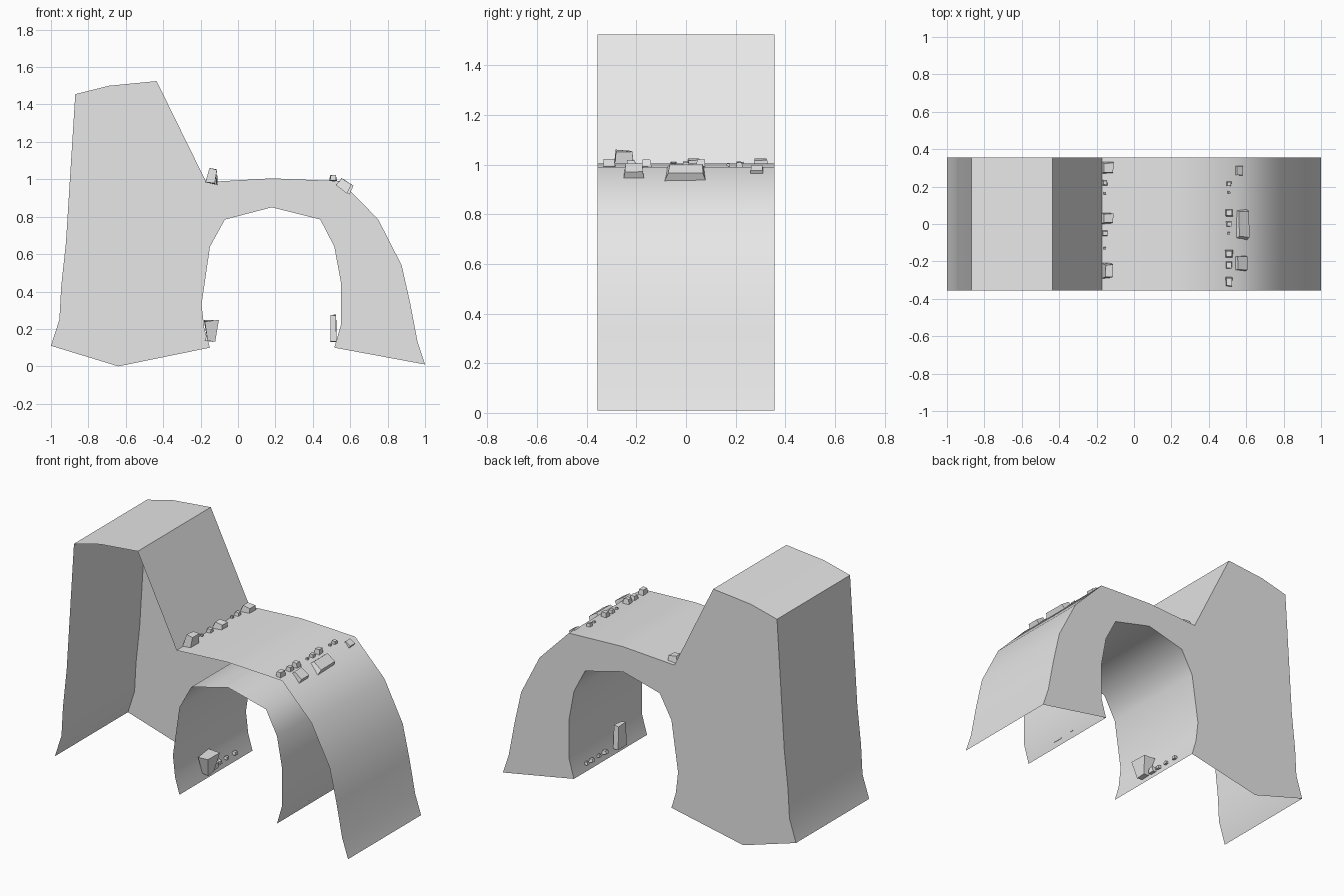
import bpy, bmesh, math, random
from mathutils import Matrix, Vector

random.seed(4)
cube = bpy.data.objects.get("Cube")
if cube:
    bpy.data.objects.remove(cube, do_unlink=True)

stone = bpy.data.materials.new("grey_stone")
stone.use_nodes = True
GREY = (0.8, 0.8, 0.8, 1)
stone.diffuse_color = GREY
stone.node_tree.nodes["Principled BSDF"].inputs["Base Color"].default_value = GREY


def finish(bm, name):
    mesh = bpy.data.meshes.new(name)
    bm.to_mesh(mesh)
    bm.free()
    mesh.materials.append(stone)
    obj = bpy.data.objects.new(name, mesh)
    bpy.context.collection.objects.link(obj)
    return obj


# Cliff shell: outer skin, tunnel lining and back wall; front and feet stay open
OUTER = [(-1, .11), (-.955, .25), (-.945, .43), (-.92, .66), (-.87, 1.455),
         (-.69, 1.5), (-.435, 1.525), (-.17, .985), (.18, 1.005), (.55, .99),
         (.75, .785), (.875, .54), (.92, .34), (.96, .13), (1, .01)]
INNER = [(.515, .1), (.55, .22), (.55, .45), (.515, .64), (.44, .785),
         (.18, .85), (-.07, .785), (-.15, .64), (-.195, .33), (-.18, .2), (-.15, .1)]
HALF = .356

bm = bmesh.new()
back_loop = []
for path in (OUTER, INNER):
    front = [bm.verts.new((x, -HALF, z)) for x, z in path]
    back = [bm.verts.new((x, HALF, z)) for x, z in path]
    back_loop += back
    for i in range(len(path) - 1):
        bm.faces.new((front[i], front[i + 1], back[i + 1], back[i]))
back_loop.append(bm.verts.new((-.64, HALF, 0)))
bm.faces.new(back_loop)
shell = finish(bm, "cliff_arch_shell")
bpy.ops.object.select_all(action='DESELECT')
shell.select_set(True)
bpy.context.view_layer.objects.active = shell
bpy.ops.object.shade_smooth_by_angle(angle=math.radians(55))


# Rubble: rough tapered blocks
def add_rock(bm, centre, size, tilt=0, taper=.8):
    verts = bmesh.ops.create_cube(bm, size=1)["verts"]
    turn = Matrix.Rotation(math.radians(tilt), 3, 'Y')
    for v in verts:
        scale = taper if v.co.z > 0 else 1
        p = Vector((v.co.x * scale * size[0], v.co.y * scale * size[1], v.co.z * size[2]))
        p *= random.uniform(.88, 1.08)
        v.co = turn @ p + Vector(centre)


def rubble(name, rocks):
    bm = bmesh.new()
    for rock in rocks:
        add_rock(bm, *rock)
    return finish(bm, name)


def pebbles(x, z, spots):
    return [((x, y, z), (s, s, s * .8), 8) for y, s in spots]


# Rocks at the foot of the tower slope
rubble("tower_ledge_rubble",
       [((-.14, .3, 1.0), (.065, .065, .045), 10),
        ((-.14, .03, 1.0), (.065, .06, .045), 10),
        ((-.14, -.25, 1.018), (.05, .08, .075), 12)]
       + pebbles(-.155, .997, [(.22, .028), (.165, .014), (-.05, .03), (-.13, .014)]))

# Rocks on the rim of the curved side
rubble("curved_rim_rubble",
       [((.555, .285, .972), (.05, .06, .04), 35),
        ((.575, 0, .965), (.085, .18, .05), 35),
        ((.565, -.21, .968), (.075, .085, .05), 35),
        ((.508, -.31, 1.007), (.035, .05, .03)),
        ((.508, -.22, 1.005), (.035, .04, .025)),
        ((.508, -.16, 1.007), (.04, .04, .03)),
        ((.508, .06, 1.007), (.04, .04, .03))]
       + pebbles(.508, 1.0, [(.215, .026), (.17, .014), (0, .03), (-.05, .014)]))

# Rocks along both tunnel walls
rubble("tunnel_tower_side_rubble",
       [((-.143, -.085, .19), (.04, .06, .11), 0, 1.9)]
       + pebbles(-.155, .15, [(-.01, .04), (.04, .025), (.11, .022), (.19, .025)]))
rubble("tunnel_curved_side_rubble",
       [((.51, -.085, .205), (.032, .08, .14), 0, .9)]
       + pebbles(.515, .15, [(.05, .028), (.11, .02), (.18, .025), (.23, .022)]))
